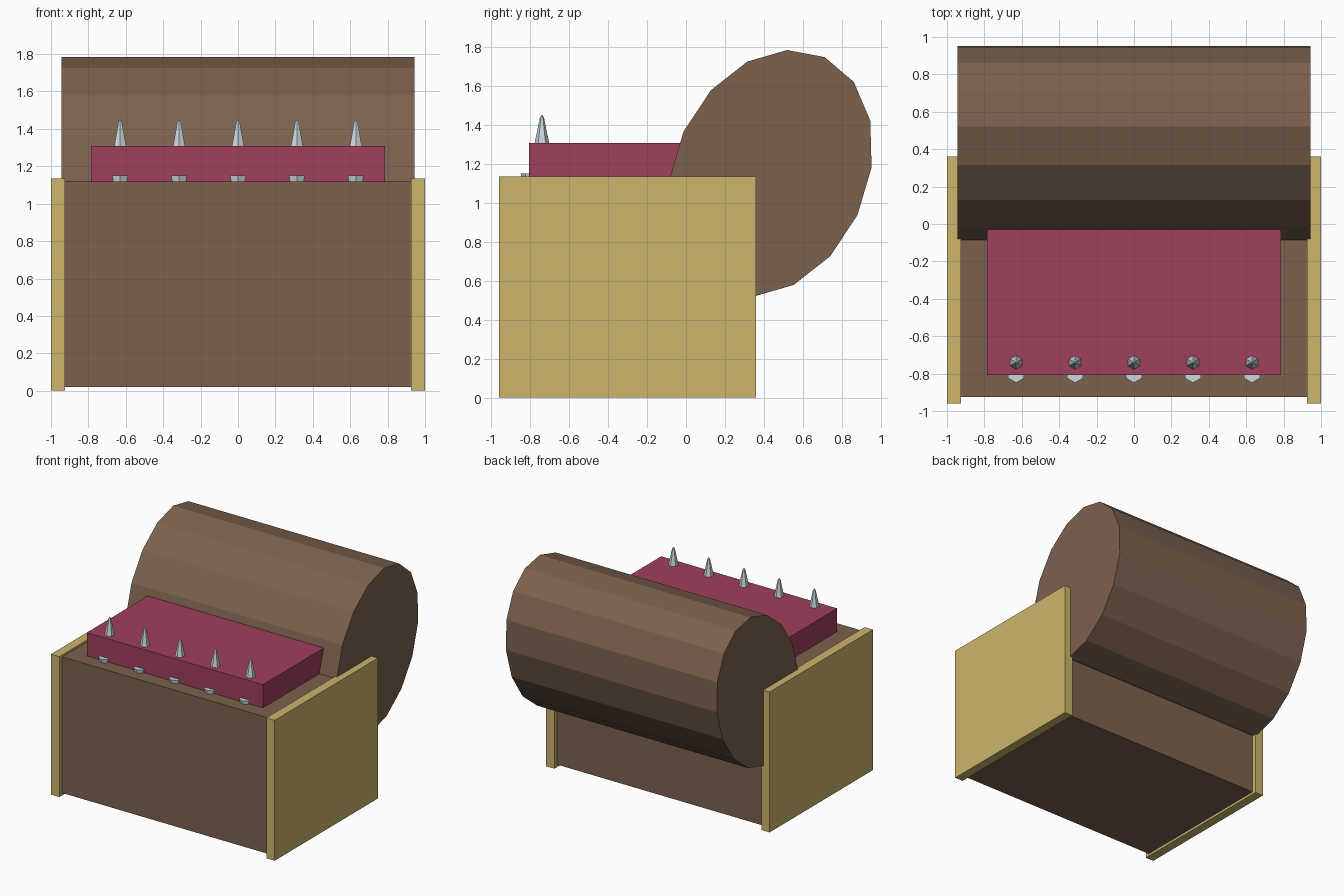
import bpy, bmesh, math
from mathutils import Vector

if "Cube" in bpy.data.objects:
    bpy.data.objects.remove(bpy.data.objects["Cube"])


def material(name, rgb):
    m = bpy.data.materials.new(name)
    m.diffuse_color = (*rgb, 1)
    m.use_nodes = True
    m.node_tree.nodes["Principled BSDF"].inputs["Base Color"].default_value = m.diffuse_color
    return m


WOOD = material("wood", (0.20, 0.12, 0.076))
TRIM = material("pale_trim", (0.60, 0.46, 0.15))
TONGUE = material("tongue_red", (0.35, 0.05, 0.107))
TOOTH = material("tooth_grey", (0.60, 0.69, 0.73))


def finish(bm, name, mat):
    bmesh.ops.recalc_face_normals(bm, faces=bm.faces)
    me = bpy.data.meshes.new(name)
    bm.to_mesh(me)
    bm.free()
    me.materials.append(mat)
    ob = bpy.data.objects.new(name, me)
    bpy.context.collection.objects.link(ob)
    return ob


def box(name, x, y, z, mat):
    bm = bmesh.new()
    bmesh.ops.create_cube(bm, size=1)
    lo, hi = Vector((x[0], y[0], z[0])), Vector((x[1], y[1], z[1]))
    for v in bm.verts:
        v.co = (lo + hi) / 2 + v.co * (hi - lo)
    return finish(bm, name, mat)


def loft(name, rings, mat):
    """Closed solid through rings of equal point count."""
    bm = bmesh.new()
    loops = [[bm.verts.new(p) for p in r] for r in rings]
    n = len(loops[0])
    for a, b in zip(loops, loops[1:]):
        for i in range(n):
            j = (i + 1) % n
            bm.faces.new((a[i], a[j], b[j], b[i]))
    bm.faces.new(loops[0])
    bm.faces.new(loops[-1])
    return finish(bm, name, mat)


def tooth(name, x, y, base, direction):
    # six-sided spike with a blunted tip
    profile = [(0.049, 0), (0.011, 0.185), (0.003, 0.2)]
    angles = [math.radians(30 + 60 * k) for k in range(6)]
    rings = [[(x + r * math.cos(a), y + r * math.sin(a), base + direction * h)
              for a in angles] for r, h in profile]
    loft(name, rings, TOOTH)


# Chest body and end panels
box("chest_body", (-0.925, 0.925), (-0.925, 0.325), (0.02, 1.12), WOOD)
for side, label in ((-1, "left"), (1, "right")):
    box("end_panel_" + label, sorted((side * 0.925, side * 1.0)),
        (-0.96, 0.36), (0, 1.135), TRIM)

# Open lid: sixteen-sided, slightly skewed oval drum
section = []
for k in range(16):
    c, s = math.cos(k * math.pi / 8), math.sin(k * math.pi / 8)
    section.append((0.434 + 0.086 * c + 0.519 * s, 1.152 + 0.633 * c + 0.03 * s))
loft("lid", [[(x, y, z) for y, z in section] for x in (-0.943, 0.943)], WOOD)

# Tongue slab
box("tongue", (-0.787, 0.787), (-0.807, 0.2), (1.1, 1.308), TONGUE)

# Rows of teeth
for i in range(5):
    x = (i - 2) * 0.315
    tooth(f"upper_tooth_{i + 1}", x, -0.74, 1.25, 1)
    tooth(f"lower_tooth_{i + 1}", x, -0.80, 1.15, -1)
